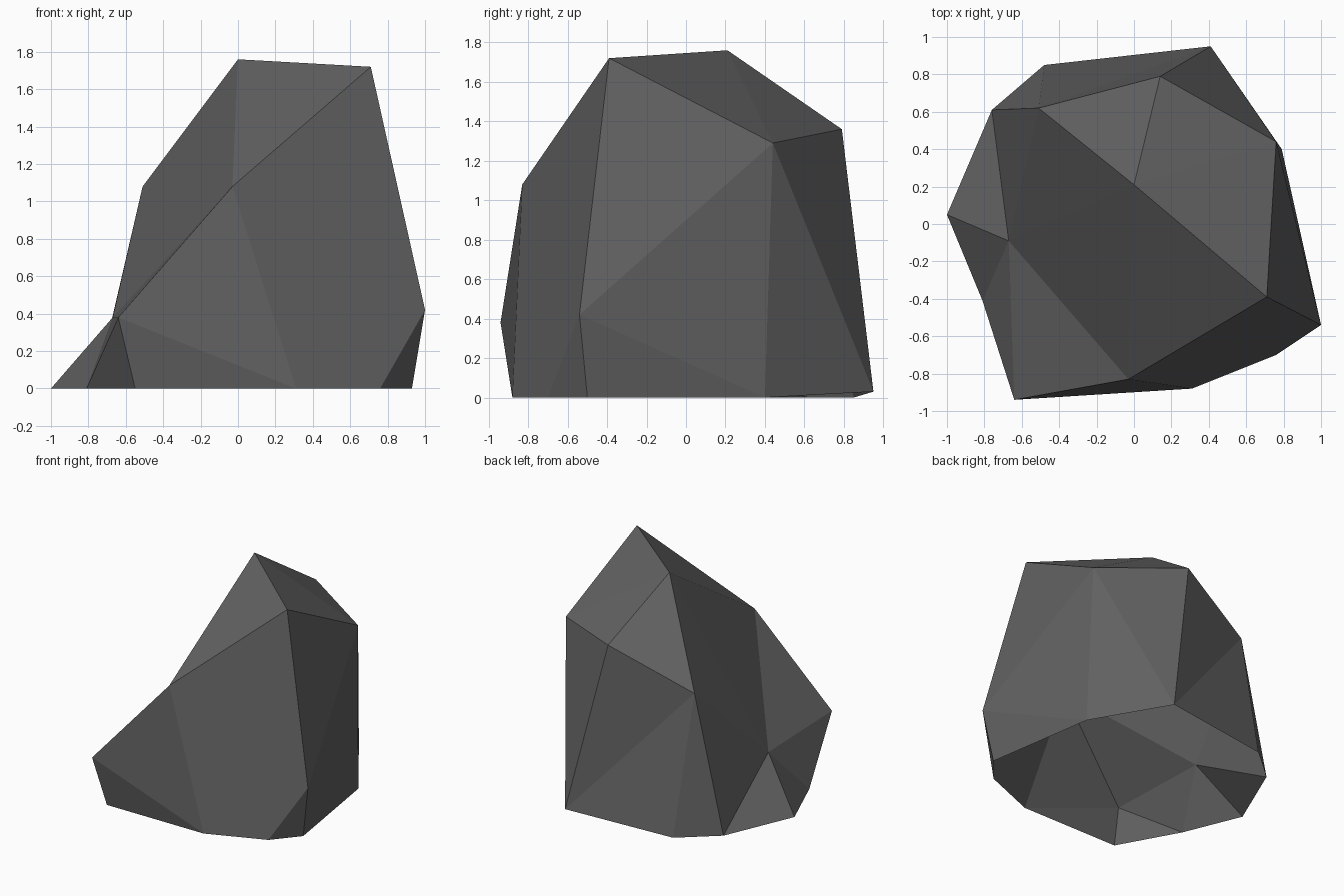
import bpy
import bmesh
from mathutils import Vector

old_cube = bpy.data.objects.get("Cube")
if old_cube:
    bpy.data.objects.remove(old_cube, do_unlink=True)

# One flat stone colour
stone = bpy.data.materials.new("dark_grey_stone")
stone.use_nodes = True
colour = (0.12, 0.12, 0.12, 1.0)
stone.diffuse_color = colour
stone.node_tree.nodes["Principled BSDF"].inputs["Base Color"].default_value = colour

# Corners resting on the ground, plan positions only
ground_rim = {
    "west": (-1.0, 0.05), "southwest": (-0.81, -0.41), "toe": (-0.55, -0.88),
    "south": (0.31, -0.88), "southeast": (0.76, -0.70), "east": (0.93, -0.50),
    "northeast": (0.79, 0.40), "north": (-0.48, 0.85), "northwest": (-0.76, 0.61),
}

# Corners above the ground: the shoulders and the slanted crown
raised = {
    "heel": (0.41, 0.95, 0.03), "notch": (-0.67, -0.09, 0.38),
    "nose": (-0.64, -0.94, 0.38), "elbow": (1.0, -0.54, 0.42),
    "brow": (-0.03, -0.83, 1.08), "back_shoulder": (-0.51, 0.62, 1.08),
    "side_shoulder": (0.76, 0.44, 1.29), "back_crown": (0.14, 0.79, 1.36),
    "front_peak": (0.71, -0.39, 1.72), "peak": (0.0, 0.21, 1.76),
}

# Facets grouped by side; the underside stays open
facets = {
    "steep_slope": [
        "peak front_peak brow", "peak brow notch",
        "peak notch back_shoulder", "notch back_shoulder northwest",
    ],
    "foot": [
        "notch northwest west", "notch west southwest", "notch southwest nose",
        "notch nose brow", "nose southwest toe",
    ],
    "front": [
        "nose toe south", "nose south brow",
        "brow south southeast elbow front_peak",
    ],
    "side": [
        "elbow southeast east", "elbow east northeast",
        "elbow northeast side_shoulder", "elbow side_shoulder front_peak",
        "side_shoulder northeast heel", "side_shoulder heel back_crown",
    ],
    "crown": [
        "front_peak side_shoulder peak", "peak side_shoulder back_crown",
        "peak back_crown back_shoulder",
    ],
    "back": [
        "back_crown heel back_shoulder", "back_shoulder heel north",
        "back_shoulder north northwest",
    ],
}

# Build the faceted shell
bm = bmesh.new()
corners = {name: bm.verts.new((x, y, 0)) for name, (x, y) in ground_rim.items()}
corners.update({name: bm.verts.new(point) for name, point in raised.items()})

core = Vector((0, 0, 0.6))
for side in facets.values():
    for facet in side:
        face = bm.faces.new([corners[name] for name in facet.split()])
        face.normal_update()
        face.smooth = False
        # Turn every facet outward from the core
        if face.normal.dot(face.calc_center_median() - core) < 0:
            face.normal_flip()

mesh = bpy.data.meshes.new("rock")
bm.to_mesh(mesh)
bm.free()
mesh.materials.append(stone)
rock = bpy.data.objects.new("rock", mesh)
bpy.context.collection.objects.link(rock)
